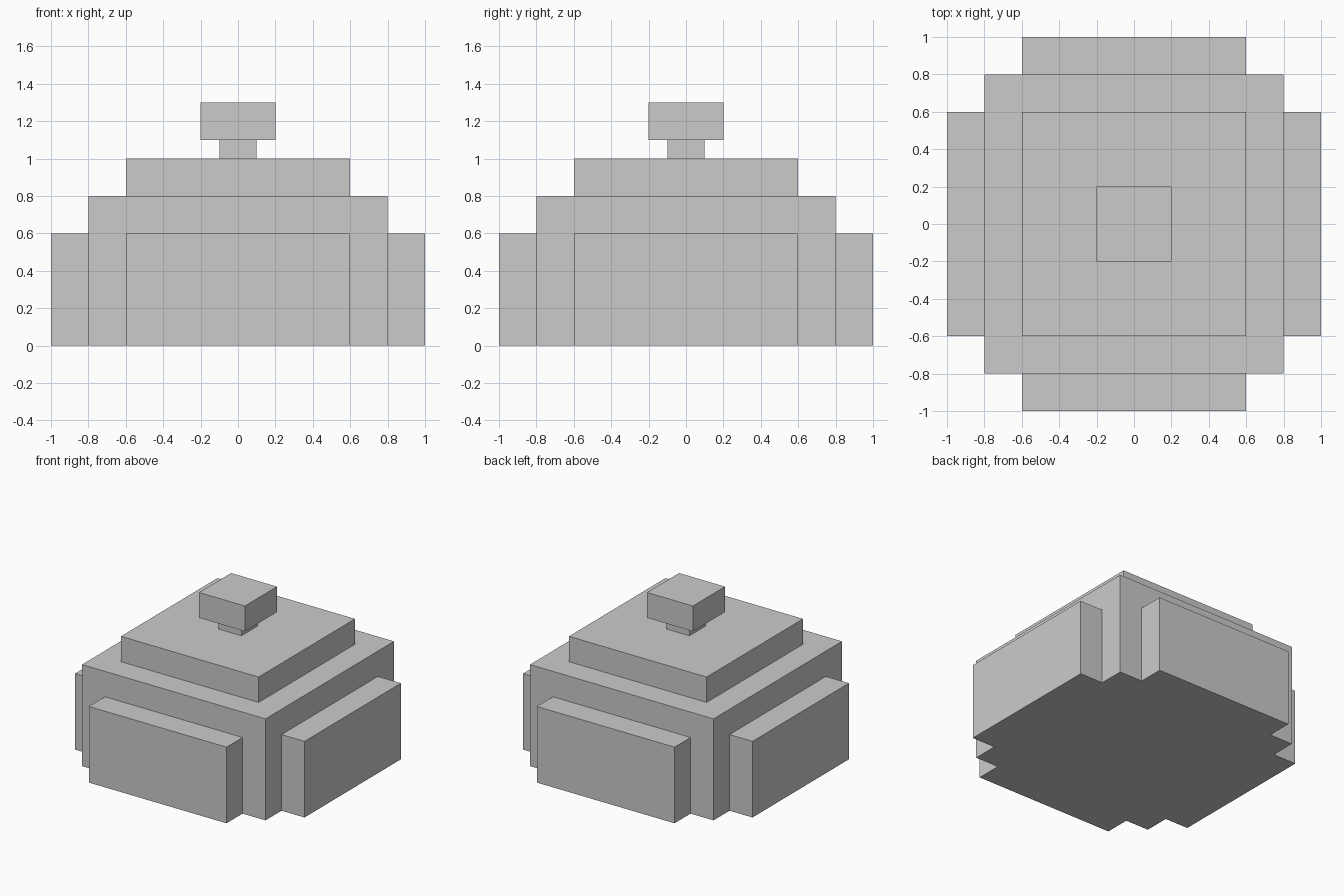
import bpy
from math import pi

if "Cube" in bpy.data.objects:
    bpy.data.objects.remove(bpy.data.objects["Cube"])


def box(name, x, y, z0, z1, cx=0.0, cy=0.0, turn=0.0):
    """Box of size x by y, spanning z0..z1, optionally turned about z."""
    bpy.ops.mesh.primitive_cube_add(size=1, location=(cx, cy, (z0 + z1) / 2),
                                    rotation=(0, 0, turn))
    ob = bpy.context.object
    ob.name = name
    ob.scale = (x, y, z1 - z0)
    return ob


# Stepped body
box("body", 1.6, 1.6, 0.0, 0.8)
box("top_step", 1.2, 1.2, 0.8, 1.0)

# Raised panel on each of the four sides
for side, cx, cy, turn in (("front", 0, -0.9, 0), ("back", 0, 0.9, 0),
                           ("right", 0.9, 0, pi / 2), ("left", -0.9, 0, pi / 2)):
    box(side + "_panel", 1.2, 0.2, 0.0, 0.6, cx, cy, turn)

# Knob on its short stem
box("knob_stem", 0.2, 0.2, 1.0, 1.1)
box("knob", 0.4, 0.4, 1.1, 1.3)
